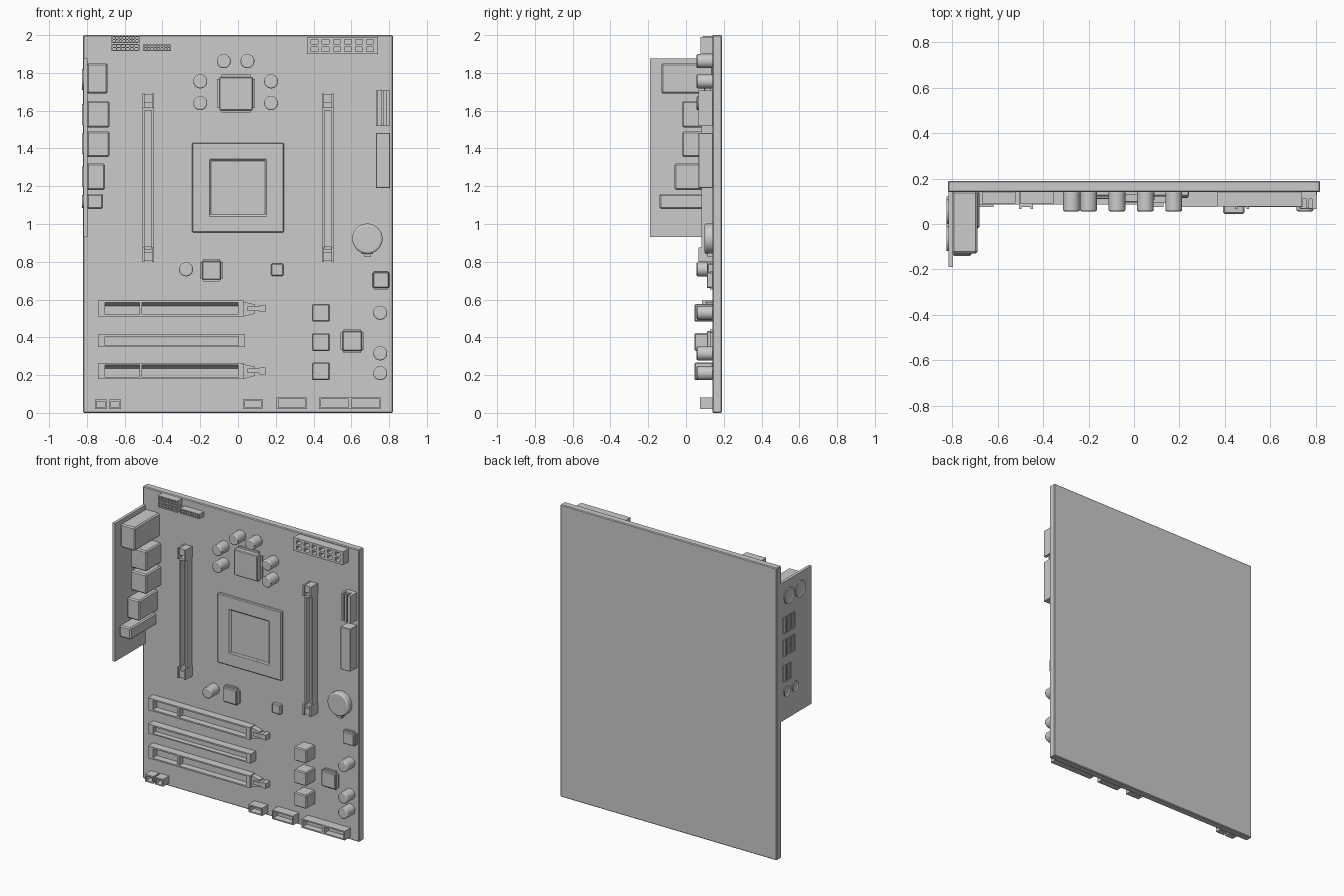
import bpy, bmesh, math
from mathutils import Matrix, Vector

if "Cube" in bpy.data.objects:
    bpy.data.objects.remove(bpy.data.objects["Cube"])

F = 0.14           # y of the board's component side
SINK = F + 0.004   # parts are sunk slightly into the board


def finish(name, bm, bevel=0.0, smooth=False):
    bmesh.ops.recalc_face_normals(bm, faces=bm.faces)
    me = bpy.data.meshes.new(name)
    bm.to_mesh(me)
    bm.free()
    ob = bpy.data.objects.new(name, me)
    bpy.context.collection.objects.link(ob)
    if bevel:
        m = ob.modifiers.new("bevel", 'BEVEL')
        m.width, m.segments, m.limit_method = bevel, 2 if smooth else 1, 'ANGLE'
    if smooth:
        bpy.ops.object.select_all(action='DESELECT')
        ob.select_set(True)
        bpy.context.view_layer.objects.active = ob
        bpy.ops.object.shade_smooth_by_angle()
    return ob


def add_box(bm, x0, x1, y0, y1, z0, z1):
    m = Matrix.Translation(((x0 + x1) / 2, (y0 + y1) / 2, (z0 + z1) / 2))
    m = m @ Matrix.Diagonal((x1 - x0, y1 - y0, z1 - z0, 1))
    bmesh.ops.create_cube(bm, size=1, matrix=m)


def box(name, x0, x1, y0, y1, z0, z1, bevel=0.0):
    bm = bmesh.new()
    add_box(bm, x0, x1, y0, y1, z0, z1)
    return finish(name, bm, bevel)


def add_cyl(bm, center, r, h, axis='Y', seg=32):
    rot = Matrix.Rotation(math.pi / 2, 4, 'X' if axis == 'Y' else 'Y')
    bmesh.ops.create_cone(bm, cap_ends=True, segments=seg, radius1=r, radius2=r,
                          depth=h, matrix=Matrix.Translation(center) @ rot)


def prism(name, pts, y0, y1):
    """Extrude an x-z outline from y0 back to y1."""
    bm = bmesh.new()
    f = bm.faces.new([bm.verts.new((x, y0, z)) for x, z in pts])
    r = bmesh.ops.extrude_face_region(bm, geom=[f], use_keep_orig=True)
    for v in r['geom']:
        if isinstance(v, bmesh.types.BMVert):
            v.co.y = y1
    return finish(name, bm)


def socket(name, xs, zs, y0, floor):
    """Block with pockets: xs and zs alternate wall, pocket, wall..."""
    bm = bmesh.new()
    g = [[bm.verts.new((x, y0, z)) for z in zs] for x in xs]
    holes = []
    for i in range(len(xs) - 1):
        for j in range(len(zs) - 1):
            f = bm.faces.new((g[i][j], g[i + 1][j], g[i + 1][j + 1], g[i][j + 1]))
            if i % 2 and j % 2:
                holes.append(f)
    rim = [e for e in bm.edges if e.is_boundary]
    r = bmesh.ops.extrude_edge_only(bm, edges=rim)
    for v in r['geom']:
        if isinstance(v, bmesh.types.BMVert):
            v.co.y = SINK
    r = bmesh.ops.extrude_discrete_faces(bm, faces=holes)
    for f in r['faces']:
        for v in f.verts:
            v.co.y = floor
    return finish(name, bm)


def lines(a, b, n, wall):
    """Alternating wall and pocket coordinates for n equal pockets."""
    p = (b - a - wall * (n + 1)) / n
    out = []
    for i in range(n + 1):
        s = a + i * (wall + p)
        out += [s, s + wall]
    return out


def chip(name, x, z, s, y0, leg=0.01):
    h = s / 2
    box(name, x - h, x + h, y0, F - 0.005, z - h, z + h, 0.005)
    bm = bmesh.new()
    k = h * 0.86
    add_box(bm, x - h - leg, x + h + leg, F - 0.012, SINK, z - k, z + k)
    add_box(bm, x - k, x + k, F - 0.012, SINK, z - h - leg, z + h + leg)
    finish(name + "_legs", bm)


# Circuit board
box("circuit_board", -0.82, 0.82, F, 0.19, 0, 2, 0.005)

# Rear port panel and the port housings behind it
box("port_panel", -0.818, -0.798, -0.19, SINK, 0.93, 1.875)
for i, (x1, y0, z0, z1) in enumerate([(-0.69, -0.13, 1.69, 1.85), (-0.68, -0.02, 1.51, 1.65),
                                      (-0.68, -0.02, 1.355, 1.49), (-0.705, -0.06, 1.18, 1.32),
                                      (-0.715, -0.14, 1.08, 1.16)]):
    box(f"port_housing_{i}", -0.80, x1, y0, SINK, z0, z1, 0.008)

# Round and slotted ports on the outer side of the panel
for i, (y, z, r) in enumerate([(0.055, 1.765, 0.055), (-0.065, 1.765, 0.055),
                               (0.08, 1.12, 0.034), (-0.01, 1.12, 0.034), (-0.095, 1.12, 0.034)][:4]):
    bm = bmesh.new()
    add_cyl(bm, (-0.817, y, z), r, 0.016, 'X')
    cap = min(bm.faces, key=lambda f: f.calc_center_median().x)
    bmesh.ops.inset_region(bm, faces=[cap], thickness=r * 0.22)
    bmesh.ops.translate(bm, verts=cap.verts, vec=(0.005, 0, 0))
    finish(f"round_port_{i}", bm, 0, True)
for i, (z, ys) in enumerate([(1.58, (0.015, 0.06, 0.105)), (1.425, (0.015, 0.06, 0.105)), (1.25, (0.06, 0.105))]):
    bm = bmesh.new()
    for y in ys:
        add_box(bm, -0.825, -0.81, y - 0.016, y + 0.016, z - 0.055, z + 0.055)
    caps = [f for f in bm.faces if f.calc_center_median().x < -0.824]
    bmesh.ops.inset_individual(bm, faces=caps, thickness=0.006)
    bmesh.ops.translate(bm, verts=[v for f in caps for v in f.verts], vec=(0.005, 0, 0))
    finish(f"slot_ports_{i}", bm)

# Memory slots with end latches
for side, x in (("left", -0.475), ("right", 0.475)):
    socket(f"memory_slot_{side}", [x - 0.03, x - 0.018, x + 0.018, x + 0.03],
           [0.85, 0.868, 1.602, 1.62], 0.083, 0.125)
    for end, z, s in (("top", 1.69, -1), ("bottom", 0.80, 1)):
        bm = bmesh.new()
        for dx in (-0.0255, 0.0255):
            add_box(bm, x + dx - 0.0055, x + dx + 0.0055, 0.065, SINK, *sorted((z, z + s * 0.075)))
        add_box(bm, x - 0.022, x + 0.022, 0.075, SINK, *sorted((z + s * 0.003, z + s * 0.05)))
        add_box(bm, x - 0.022, x + 0.022, 0.11, SINK, *sorted((z + s * 0.04, z + s * 0.08)))
        finish(f"memory_latch_{side}_{end}", bm)

# Processor socket
ob = socket("processor_socket", [-0.243, -0.147, 0.147, 0.243], [0.955, 1.045, 1.338, 1.43], 0.122, 0.134)
m = ob.modifiers.new("bevel", 'BEVEL')
m.width, m.segments, m.limit_method = 0.005, 1, 'ANGLE'

# Chips
chip("regulator_chip", -0.01, 1.69, 0.178, 0.095, 0.012)
chip("small_chip_a", -0.14, 0.755, 0.1, 0.11)
chip("small_chip_b", 0.605, 0.38, 0.105, 0.11)
chip("corner_chip", 0.757, 0.703, 0.085, 0.11, 0.006)
box("tiny_chip", 0.175, 0.24, 0.115, SINK, 0.725, 0.79, 0.005)

# Square coils
for i, z in enumerate((0.22, 0.375, 0.53)):
    box(f"coil_{i}", 0.392, 0.486, 0.045, SINK, z - 0.047, z + 0.047, 0.006)

# Capacitors
for i, (x, z) in enumerate([(-0.075, 1.862), (0.05, 1.862), (-0.2, 1.755), (0.175, 1.755), (-0.2, 1.64),
                            (0.175, 1.64), (-0.275, 0.76), (0.753, 0.53), (0.753, 0.315), (0.753, 0.21)]):
    bm = bmesh.new()
    add_cyl(bm, (x, 0.1, z), 0.037, 0.088)
    finish(f"capacitor_{i}", bm, 0.006, True)

# Coin battery in its holder
bm = bmesh.new()
add_cyl(bm, (0.685, 0.124, 0.922), 0.08, 0.04, 'Y', 48)
top = min(bm.faces, key=lambda f: f.calc_center_median().y)
bmesh.ops.inset_region(bm, faces=[top], thickness=0.009)
bmesh.ops.translate(bm, verts=top.verts, vec=(0, -0.006, 0))
finish("battery", bm, 0.003, True)
prism("battery_clip", [(0.655, 0.86), (0.655, 0.842), (0.667, 0.842), (0.667, 0.825),
                       (0.703, 0.825), (0.703, 0.842), (0.715, 0.842), (0.715, 0.86)], 0.115, SINK)

# Expansion slots, the long ones with a tapered latch
for name, z in (("upper", 0.552), ("lower", 0.222)):
    socket(f"expansion_slot_{name}", [-0.74, -0.705, -0.522, -0.507, 0.0, 0.03],
           [z - 0.042, z - 0.032, z + 0.032, z + 0.042], 0.085, 0.13)
    bm = bmesh.new()  # sloped upper wall inside the slot
    for a, b in ((-0.705, -0.522), (-0.507, 0.0)):
        vs = [[bm.verts.new((x, y, z + dz)) for y, dz in ((0.09, 0.032), (0.13, 0.032), (0.13, 0.014))]
              for x in (a, b)]
        bm.faces.new(vs[0])
        bm.faces.new(vs[1])
        for k in range(3):
            n = (k + 1) % 3
            bm.faces.new((vs[0][k], vs[0][n], vs[1][n], vs[1][k]))
    finish(f"slot_slope_{name}", bm)
    prism(f"slot_neck_{name}", [(0.03, z - 0.042), (0.09, z - 0.026), (0.09, z + 0.022), (0.03, z + 0.036)],
          0.105, SINK)
    prism(f"slot_latch_{name}", [(0.05, z - 0.012), (0.115, z - 0.012), (0.115, z - 0.018), (0.145, z - 0.018),
                                 (0.145, z + 0.018), (0.115, z + 0.018), (0.115, z + 0.012), (0.05, z + 0.012)],
          0.092, SINK)
socket("expansion_slot_middle", [-0.74, -0.705, 0.003, 0.037], [0.35, 0.358, 0.405, 0.415], 0.085, 0.12)

# Power connector and top pin headers
socket("power_connector", lines(0.365, 0.74, 6, 0.022), lines(1.9, 1.99, 2, 0.014), 0.078, 0.125)
socket("pin_header_upper", lines(-0.67, -0.522, 8, 0.007), lines(1.957, 1.995, 2, 0.006), 0.09, 0.125)
socket("pin_header_lower", lines(-0.67, -0.522, 6, 0.007), lines(1.915, 1.953, 2, 0.006), 0.09, 0.125)
socket("pin_header_side", lines(-0.503, -0.355, 8, 0.007), lines(1.917, 1.95, 2, 0.005), 0.09, 0.125)

# Drive connectors on the right edge
bm = bmesh.new()
add_box(bm, 0.73, 0.805, 0.11, SINK, 1.52, 1.708)
for a, b, y in ((0.73, 0.742, 0.075), (0.759, 0.772, 0.07), (0.785, 0.805, 0.065)):
    add_box(bm, a, b, y, 0.12, 1.52, 1.708)
finish("drive_connector_upper", bm)
box("drive_connector_lower", 0.73, 0.805, 0.065, SINK, 1.19, 1.482, 0.003)

# Open headers along the bottom edge
for i, (a, b, z0, z1) in enumerate([(-0.757, -0.695, 0.02, 0.07), (-0.682, -0.62, 0.02, 0.07),
                                    (0.027, 0.13, 0.02, 0.073), (0.205, 0.365, 0.02, 0.082),
                                    (0.43, 0.592, 0.02, 0.082), (0.592, 0.755, 0.02, 0.082)]):
    socket(f"bottom_header_{i}", lines(a, b, 1, 0.009), lines(z0, z1, 1, 0.009), 0.075, 0.12)
